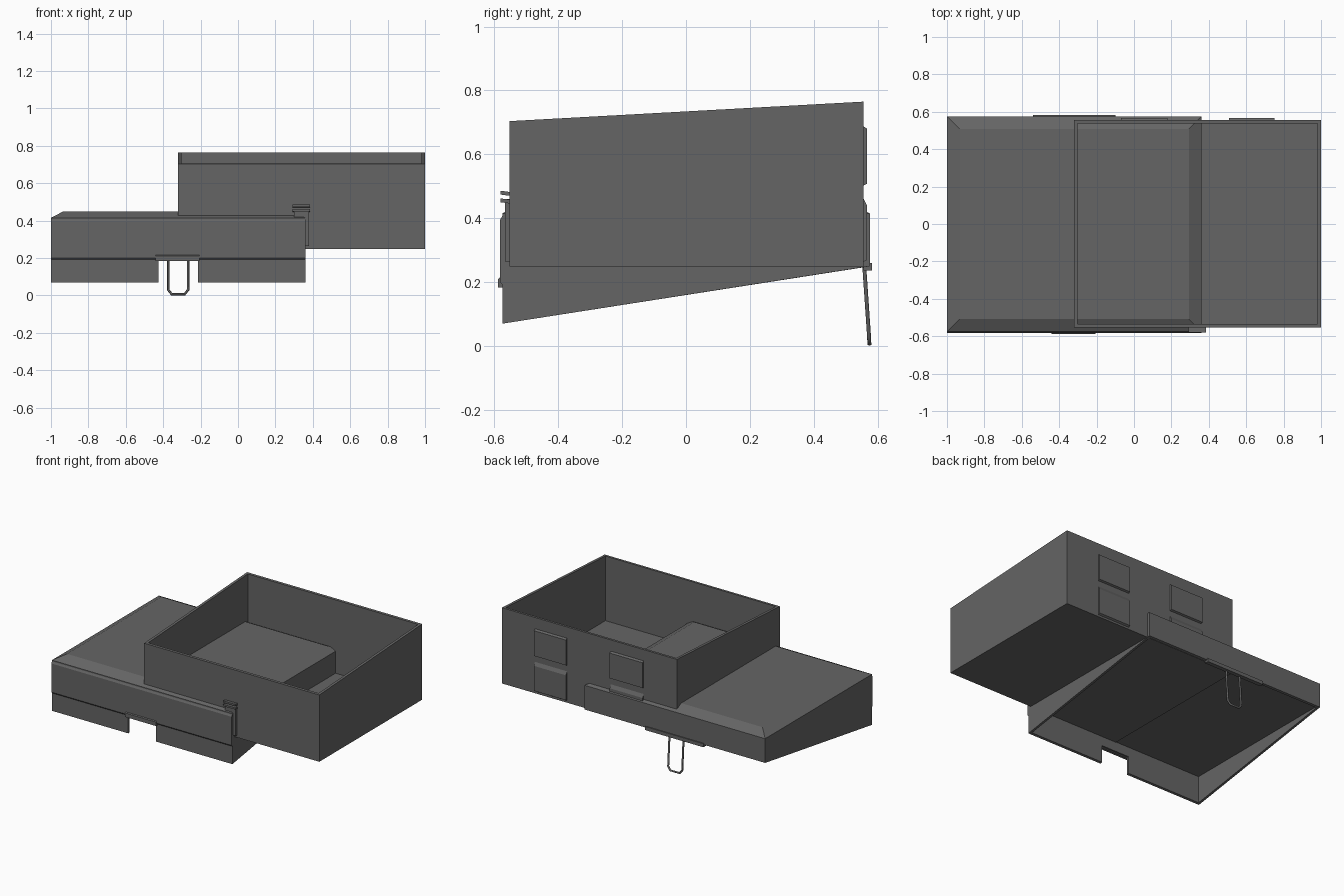
import bpy, bmesh

if "Cube" in bpy.data.objects:
    bpy.data.objects.remove(bpy.data.objects["Cube"])

mat = bpy.data.materials.new("dark_grey")
mat.use_nodes = True
GREY = (0.13, 0.13, 0.13, 1)
mat.diffuse_color = GREY
mat.node_tree.nodes["Principled BSDF"].inputs["Base Color"].default_value = GREY


def loft(name, rings):
    """Skin a stack of matching rings and cap both ends."""
    bm = bmesh.new()
    loops = [[bm.verts.new(p) for p in ring] for ring in rings]
    for a, b in zip(loops, loops[1:]):
        for i in range(len(a)):
            j = (i + 1) % len(a)
            bm.faces.new((a[i], a[j], b[j], b[i]))
    bm.faces.new(loops[0])
    bm.faces.new(loops[-1])
    bmesh.ops.recalc_face_normals(bm, faces=bm.faces)
    mesh = bpy.data.meshes.new(name)
    bm.to_mesh(mesh)
    bm.free()
    mesh.materials.append(mat)
    obj = bpy.data.objects.new(name, mesh)
    bpy.context.collection.objects.link(obj)
    return obj


def rect(x0, x1, y0, y1, z_front, z_back=None, inset=0):
    """Level or sloped rectangle; the inset keeps the slope's end heights."""
    zb = z_front if z_back is None else z_back
    x0, x1, y0, y1 = x0 + inset, x1 - inset, y0 + inset, y1 - inset
    return [(x0, y0, z_front), (x1, y0, z_front), (x1, y1, zb), (x0, y1, zb)]


def block(name, x0, x1, y0, y1, z0, z1):
    return loft(name, [rect(x0, x1, y0, y1, z0), rect(x0, x1, y0, y1, z1)])


def strip(name, profile, x0, x1):
    """Extrude a y-z profile along x."""
    return loft(name, [[(x, y, z) for y, z in profile] for x in (x0, x1)])


# Open upper tray with a sloping rim
T = (-0.32, 1.0, -0.553, 0.555)
loft("upper_tray", [rect(*T, 0.249), rect(*T, 0.704, 0.765),
                    rect(*T, 0.705, 0.764, 0.018), rect(*T, 0.265, inset=0.018)])

# Lower housing: hollow wedge underside, bevelled top
L = (-1.0, 0.36, -0.575, 0.576)
housing = loft("lower_housing", [
    rect(*L, 0.256, inset=0.016), rect(*L, 0.073, 0.247, 0.016),
    rect(*L, 0.07, 0.25), rect(*L, 0.415), rect(*L, 0.45, inset=0.067)])

# Notch through the front skirt
cutter = block("notch_cutter", -0.425, -0.215, -0.7, -0.5, 0, 0.19)
cutter.hide_render = True
cutter.display_type = 'WIRE'
mod = housing.modifiers.new("notch", 'BOOLEAN')
mod.operation = 'DIFFERENCE'
mod.solver = 'EXACT'
mod.object = cutter
bpy.context.view_layer.update()
cut_mesh = bpy.data.meshes.new_from_object(
    housing.evaluated_get(bpy.context.evaluated_depsgraph_get()))
housing.modifiers.clear()
housing.data = cut_mesh
bpy.data.objects.remove(cutter)

# Raised front panel and the brim over the notch
strip("front_panel", [(-0.57, 0.185), (-0.582, 0.2), (-0.582, 0.395), (-0.57, 0.415)],
      *L[:2])
strip("notch_brim", [(-0.57, 0.183), (-0.588, 0.183), (-0.588, 0.21), (-0.57, 0.225)],
      -0.44, -0.205)

# Latch on the front
block("latch_post", 0.355, 0.38, -0.567, -0.55, 0.265, 0.45)
block("latch_base", 0.3, 0.38, -0.567, -0.55, 0.415, 0.46)
for name, z in (("latch_lower_hook", 0.45), ("latch_upper_hook", 0.474)):
    strip(name, [(-0.55, z - 0.004), (-0.58, z), (-0.58, z + 0.012), (-0.55, z + 0.008)],
          0.292, 0.385)

# Pairs of raised panels on the back
for side, x0, x1 in (("left", 0.508, 0.75), ("middle", -0.07, 0.178)):
    strip(side + "_upper_panel",
          [(0.55, 0.5), (0.567, 0.508), (0.567, 0.68), (0.55, 0.692)], x0, x1)
    strip(side + "_lower_panel",
          [(0.55, 0.26), (0.567, 0.27), (0.567, 0.44), (0.55, 0.472)], x0, x1)

# Hinge plate and wire stand at the back
block("hinge_plate", -0.54, -0.1, 0.555, 0.583, 0.236, 0.26)
R = 0.007
path = [(-0.373, 0.558, 0.25), (-0.373, 0.573, 0.03), (-0.355, 0.574, R),
        (-0.285, 0.574, R), (-0.267, 0.573, 0.03), (-0.267, 0.558, 0.25)]
curve = bpy.data.curves.new("wire_stand", 'CURVE')
curve.dimensions = '3D'
curve.bevel_depth = R
curve.bevel_resolution = 1
spline = curve.splines.new('POLY')
spline.points.add(len(path) - 1)
for point, co in zip(spline.points, path):
    point.co = (*co, 1)
curve.materials.append(mat)
bpy.context.collection.objects.link(bpy.data.objects.new("wire_stand", curve))
